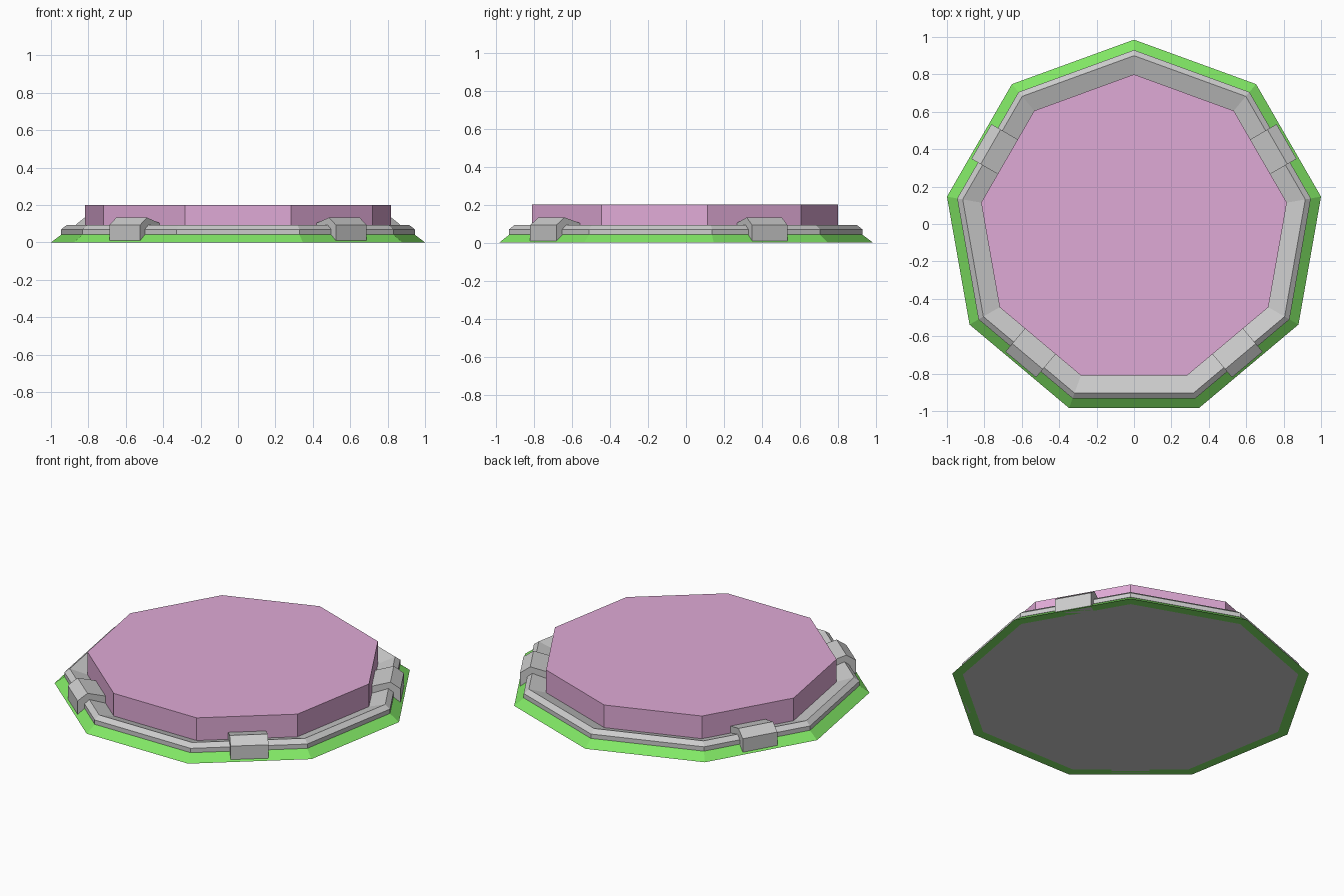
import bpy, bmesh, math
from mathutils import Vector, Matrix

if "Cube" in bpy.data.objects:
    bpy.data.objects.remove(bpy.data.objects["Cube"])

SIDES = 9
CY = -0.03                      # nine-sided outline is centred by its bounds
APO = math.cos(math.pi / SIDES)  # apothem / radius


def material(name, col):
    m = bpy.data.materials.new(name)
    m.diffuse_color = (*col, 1)
    m.use_nodes = True
    m.node_tree.nodes["Principled BSDF"].inputs["Base Color"].default_value = m.diffuse_color
    return m


def finish(bm, name, mat=None):
    bmesh.ops.recalc_face_normals(bm, faces=bm.faces)
    me = bpy.data.meshes.new(name)
    bm.to_mesh(me)
    bm.free()
    ob = bpy.data.objects.new(name, me)
    bpy.context.collection.objects.link(ob)
    if mat:
        me.materials.append(mat)
    return ob


def nonagon(name, profile, mat=None, ring=False):
    """Sweep a (radius, z) profile round nine corners; cap it or close it as a ring."""
    bm = bmesh.new()
    loops = []
    for r, z in profile:
        angs = [math.pi / 2 + i * math.tau / SIDES for i in range(SIDES)]
        loops.append([bm.verts.new((r * math.cos(a), r * math.sin(a) + CY, z)) for a in angs])
    pairs = list(zip(loops, loops[1:]))
    if ring:
        pairs.append((loops[-1], loops[0]))
    else:
        bm.faces.new(loops[0])
        bm.faces.new(loops[-1])
    for a, b in pairs:
        for i in range(SIDES):
            j = (i + 1) % SIDES
            bm.faces.new((a[i], a[j], b[j], b[i]))
    return finish(bm, name, mat)


def clamp(name, angle):
    """Block extruded along one side of the ring, from an (apothem, z) profile."""
    prof = [(0.75, 0), (0.942, 0), (0.942, 0.093), (0.885, 0.133), (0.75, 0.095)]
    half = 0.107
    bm = bmesh.new()
    face = bm.faces.new([bm.verts.new((d, -half, z)) for d, z in prof])
    ext = bmesh.ops.extrude_face_region(bm, geom=[face])
    moved = [v for v in ext["geom"] if isinstance(v, bmesh.types.BMVert)]
    bmesh.ops.translate(bm, vec=Vector((0, 2 * half, 0)), verts=moved)
    bm.transform(Matrix.Translation((0, CY, 0)) @ Matrix.Rotation(math.radians(angle), 4, "Z"))
    return finish(bm, name)


green = material("green", (0.22, 0.80, 0.13))
purple = material("purple", (0.74, 0.40, 0.67))

# Sloped green skirt
nonagon("base_skirt", [(1.0154, 0), (0.955, 0.045), (0.955, 0)], green, ring=True)

# Grey base plate with raised, bevelled rim
nonagon("base_rim", [(0.955, 0), (0.955, 0.043), (0.96, 0.043), (0.96, 0.07),
                     (0.93, 0.093), (0.80, 0.05)])

# Purple platform
nonagon("platform", [(0.83, 0.03), (0.83, 0.2)], purple)

# Four clamps, on the front and back diagonal sides
for label, angle in (("front_right", -50), ("front_left", -130),
                     ("back_right", 30), ("back_left", 150)):
    clamp("clamp_" + label, angle)
